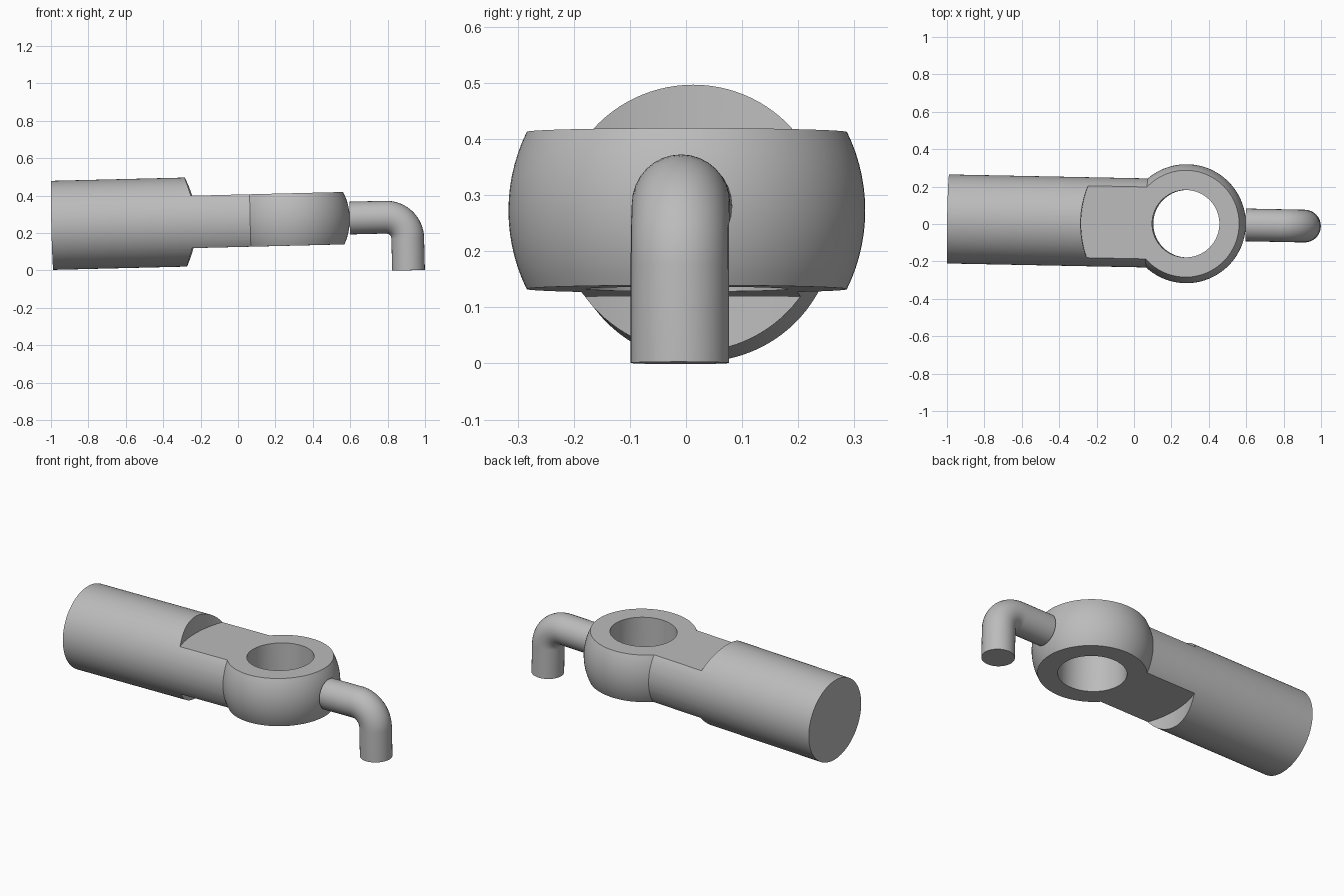
import bpy
from math import sin, cos, pi
from mathutils import Matrix, Vector

cube = bpy.data.objects.get("Cube")
if cube:
    bpy.data.objects.remove(cube, do_unlink=True)

steel = bpy.data.materials.new("grey_steel")
steel.use_nodes = True
GREY = (0.5, 0.5, 0.5, 1)
steel.diffuse_color = GREY
steel.node_tree.nodes["Principled BSDF"].inputs["Base Color"].default_value = GREY

# Local frame: origin at the eye centre, x along the rod, slightly tilted
FRAME = (Matrix.Translation((0.28, 0.0015, 0.2725))
         @ Matrix.Rotation(-0.02, 4, 'Z') @ Matrix.Rotation(-0.0245, 4, 'Y'))

EYE_R, HALF_T, BORE_R = 0.318, 0.14, 0.18
ROD_R, ROD_END, SHOULDER_R = 0.238, -1.274, 0.56
STUD_R, LEG_X, LEG_Z, BEND_R = 0.0875, 0.625, -0.287, 0.115


def finish(name, local=Matrix()):
    ob = bpy.context.object
    ob.name = name
    ob.matrix_world = FRAME @ local
    ob.data.materials.append(steel)
    return ob


def cylinder(name, radius, depth, local, sides=96):
    bpy.ops.mesh.primitive_cylinder_add(vertices=sides, radius=radius, depth=depth)
    return finish(name, local)


def combine(target, tool, operation):
    mod = target.modifiers.new(operation.title(), 'BOOLEAN')
    mod.operation, mod.object, mod.solver = operation, tool, 'EXACT'
    bpy.context.view_layer.update()
    bpy.ops.object.select_all(action='DESELECT')
    bpy.context.view_layer.objects.active = target
    target.select_set(True)
    bpy.ops.object.modifier_apply(modifier=mod.name)
    bpy.data.objects.remove(tool, do_unlink=True)


def smooth(ob):
    bpy.ops.object.select_all(action='DESELECT')
    bpy.context.view_layer.objects.active = ob
    ob.select_set(True)
    bpy.ops.object.shade_smooth_by_angle(angle=pi / 6)


# Rod and ball eye joined into one body
body = cylinder("rod_with_eye", ROD_R, -ROD_END,
                Matrix.Translation((ROD_END / 2, 0, 0)) @ Matrix.Rotation(pi / 2, 4, 'Y'))
bpy.ops.mesh.primitive_uv_sphere_add(segments=96, ring_count=48, radius=EYE_R)
combine(body, finish("eye_ball"), 'UNION')

# Flats above and below, with round shoulders
for side in (1, -1):
    cutter = cylinder("flat_cutter", SHOULDER_R, 0.4,
                      Matrix.Translation((0, 0, side * (HALF_T + 0.2))), 128)
    combine(body, cutter, 'DIFFERENCE')

# Bore through the eye
combine(body, cylinder("bore_cutter", BORE_R, 1, Matrix()), 'DIFFERENCE')
smooth(body)

# Bent stud swept along an elbow path
path = [Vector((EYE_R, 0, 0))]
for i in range(17):
    a = pi / 2 * i / 16
    path.append(Vector((LEG_X - BEND_R + BEND_R * sin(a), 0, BEND_R * (cos(a) - 1))))
path.append(Vector((LEG_X, 0, LEG_Z)))

curve = bpy.data.curves.new("bent_stud", 'CURVE')
curve.dimensions = '3D'
curve.bevel_depth = STUD_R
curve.bevel_resolution = 14
curve.use_fill_caps = True
spline = curve.splines.new('POLY')
spline.points.add(len(path) - 1)
for point, co in zip(spline.points, path):
    point.co = (*co, 1)
stud = bpy.data.objects.new("bent_stud", curve)
bpy.context.collection.objects.link(stud)
bpy.ops.object.select_all(action='DESELECT')
bpy.context.view_layer.objects.active = stud
stud.select_set(True)
bpy.ops.object.convert(target='MESH')
stud = finish("bent_stud")
smooth(stud)
